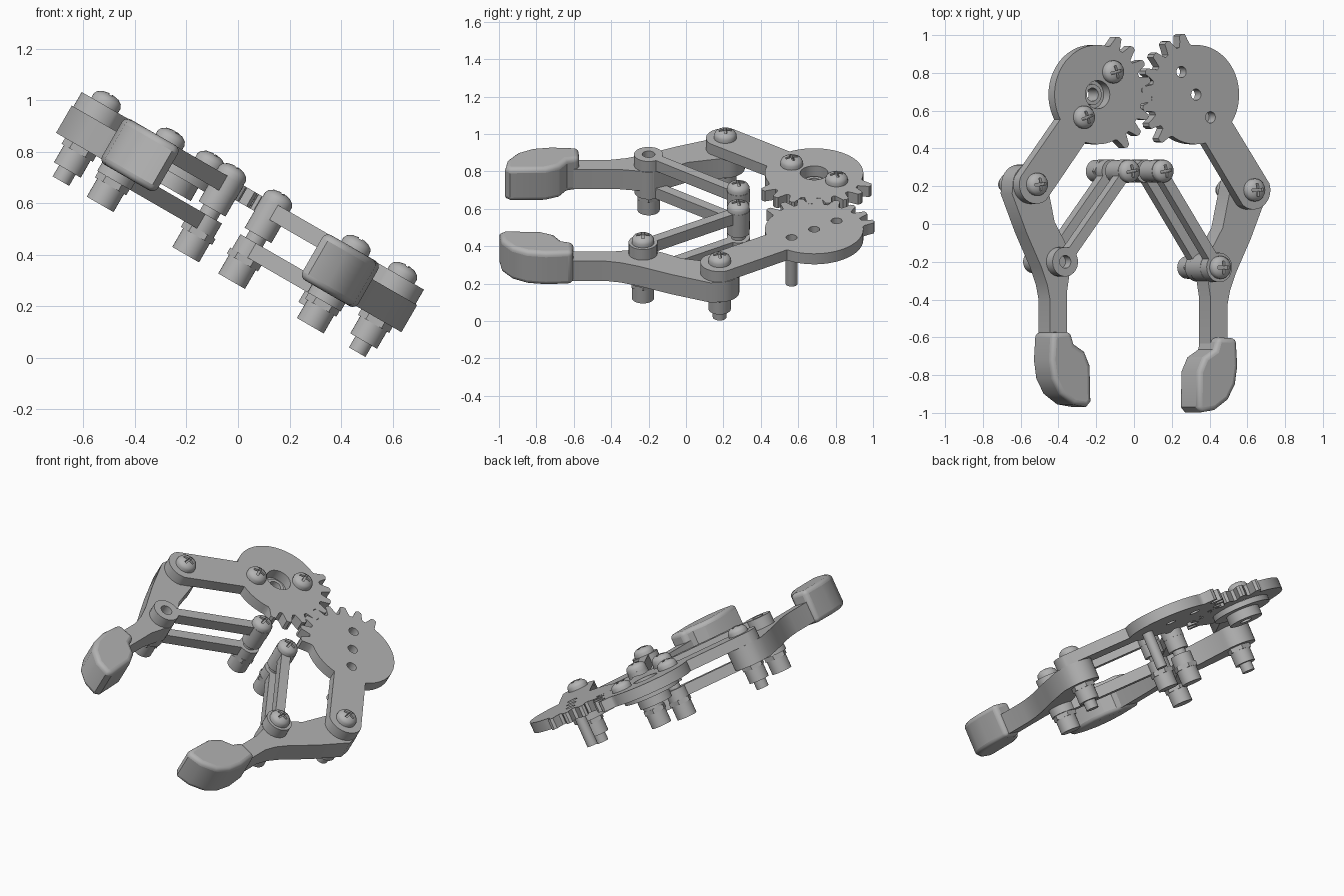
import bpy, bmesh
from math import sin, cos, radians, asin, atan2, degrees, hypot
from mathutils import Matrix, Vector

if "Cube" in bpy.data.objects:
    bpy.data.objects.remove(bpy.data.objects["Cube"])

grey = bpy.data.materials.new("matte grey")
grey.use_nodes = True
colour = (0.45, 0.45, 0.45, 1)
grey.diffuse_color = colour
grey.node_tree.nodes["Principled BSDF"].inputs["Base Color"].default_value = colour
parts = []


def finish(name, bm):
    bmesh.ops.recalc_face_normals(bm, faces=bm.faces)
    mesh = bpy.data.meshes.new(name)
    bm.to_mesh(mesh)
    bm.free()
    mesh.materials.append(grey)
    obj = bpy.data.objects.new(name, mesh)
    bpy.context.scene.collection.objects.link(obj)
    parts.append(obj)
    return obj


def prism(name, outline, z0, z1):
    """Extrude a flat outline between two heights."""
    bm = bmesh.new()
    face = bm.faces.new([bm.verts.new((x, y, z0)) for x, y in outline])
    top = bmesh.ops.extrude_face_region(bm, geom=[face])["geom"]
    verts = [v for v in top if isinstance(v, bmesh.types.BMVert)]
    bmesh.ops.translate(bm, verts=verts, vec=(0, 0, z1 - z0))
    return finish(name, bm)


def lathe(name, at, profile, sides=32):
    """Turn a (radius, height) profile around a vertical axis."""
    bm = bmesh.new()
    verts = [bm.verts.new((at[0] + r, at[1], z)) for r, z in profile]
    edges = [bm.edges.new(pair) for pair in zip(verts, verts[1:])]
    bmesh.ops.spin(bm, geom=verts + edges, cent=(*at, 0), axis=(0, 0, 1),
                   angle=radians(360), steps=sides, use_merge=True)
    bmesh.ops.remove_doubles(bm, verts=bm.verts, dist=0.0005)
    return finish(name, bm)


def rod(name, at, r, z0, z1, sides=32):
    return lathe(name, at, [(0, z0), (r, z0), (r, z1), (0, z1)], sides)


def cut(obj, cutter):
    """Subtract a cutter, then discard it."""
    mod = obj.modifiers.new("cut", "BOOLEAN")
    mod.operation, mod.solver, mod.object = "DIFFERENCE", "EXACT", cutter
    bpy.context.view_layer.update()
    graph = bpy.context.evaluated_depsgraph_get()
    mesh = bpy.data.meshes.new_from_object(obj.evaluated_get(graph))
    obj.modifiers.clear()
    obj.data = mesh
    parts.remove(cutter)
    bpy.data.objects.remove(cutter)


def polar(c, r, deg):
    return (c[0] + r * cos(radians(deg)), c[1] + r * sin(radians(deg)))


def arc(c, r, a0, a1, n=20):
    return [polar(c, r, a0 + (a1 - a0) * k / n) for k in range(n + 1)]


def link_outline(a, ra, b, rb, half):
    """Bar with a round eye at each end."""
    d = degrees(atan2(b[1] - a[1], b[0] - a[0]))
    ea, eb = degrees(asin(half / ra)), degrees(asin(half / rb))
    return arc(a, ra, d + ea, d + 360 - ea) + arc(b, rb, d - 180 + eb, d + 180 - eb)


def screw_head(name, at, turn):
    head = lathe(name, at, [(0, 0.06), (0.06, 0.06), (0.06, 0.084), (0.053, 0.098),
                            (0.035, 0.11), (0, 0.117)])
    for k in (0, 90):
        slot = [Vector(p) for p in ((-0.034, -0.007), (0.034, -0.007), (0.034, 0.007), (-0.034, 0.007))]
        spin = Matrix.Rotation(radians(turn + k), 2)
        cut(head, prism("slot", [spin @ p + Vector(at) for p in slot], 0.092, 0.15))


def nut(name, at, top, bottom):
    rod(name + "_flange", at, 0.07, top - 0.026, top, 6)
    rod(name + "_collar", at, 0.06, bottom, top - 0.02)


def half_gripper(side, s, gear, pivot, base, hinge, first_tooth):
    def flip(points):
        return [(s * x, y) for x, y in points]

    # Gear plate with toothed inner rim and an arm to the finger pivot
    g, p = (s * gear[0], gear[1]), (s * pivot[0], pivot[1])
    body, eye, half = 0.263, 0.103, 0.098
    d = degrees(atan2(p[1] - g[1], p[0] - g[0]))
    spread = degrees(asin(half / body))
    pitch, count = 17.6, 8
    start = 180 - first_tooth
    outline = arc(g, body, d + spread, start - 9, 28)
    for k in range(count):
        t = start + k * pitch
        for da, r in ((-6.8, 0.27), (-4.4, 0.3), (-3, 0.327), (0, 0.333),
                      (3, 0.327), (4.4, 0.3), (6.8, 0.27)):
            outline.append(polar(g, r, t + da))
    outline += arc(g, body, t + 9, d + 360 - spread, 10)
    outline += arc(p, eye, d - 75, d + 75)
    plate = prism(side + "_gear_arm", flip(outline), 0, 0.065)
    holes = [(gear[0] - s * 0.09, gear[1] + 0.12), gear, (gear[0] + s * 0.088, gear[1] - 0.12)]
    for k, at in enumerate(holes):
        r = 0.075 if side == "right" and k == 1 else 0.03
        cut(plate, rod("hole", at, r, -0.1, 0.2, 24))

    # Finger body, which hangs below the plate
    def finger_points(points):
        return [(pivot[0] - s * x, pivot[1] + y) for x, y in points]
    finger = arc((0, 0), 0.105, 0, 180, 16) + [
        (-0.11, -0.05), (-0.02, -0.26), (0.07, -0.44), (0.105, -0.53), (0.122, -0.61),
        (0.122, -0.82), (0.225, -0.82), (0.225, -0.57), (0.24, -0.48), (0.25, -0.38),
        (0.21, -0.3), (0.15, -0.2)]
    prism(side + "_finger", finger_points(finger), -0.122, 0)

    # Soft rounded finger pad
    pad = prism(side + "_finger_pad", finger_points([
        (0.1, -0.785), (0.215, -0.78), (0.235, -0.845), (0.3, -0.885), (0.335, -0.96),
        (0.34, -1.15), (0.315, -1.178), (0.23, -1.165), (0.15, -1.11), (0.105, -1.03),
        (0.09, -0.93)]), -0.135, 0.068)
    bevel = pad.modifiers.new("soft edge", "BEVEL")
    bevel.width, bevel.segments = 0.026, 4
    bevel.limit_method, bevel.angle_limit = "ANGLE", radians(70)

    # Two parallel links between the base post and the finger
    upper = prism(side + "_upper_link", link_outline(base, 0.062, hinge, 0.078, 0.028), 0, 0.066)
    prism(side + "_lower_link", link_outline(base, 0.062, hinge, 0.075, 0.028), -0.17, -0.105)
    rod(side + "_hinge_boss", hinge, 0.078, -0.12, -0.002)
    nut(side + "_hinge_nut", hinge, -0.17, -0.277)
    if side == "right":
        cut(upper, rod("hole", hinge, 0.034, 0.01, 0.2))
    else:
        screw_head(side + "_hinge_screw", hinge, 0)

    # Base post
    screw_head(side + "_base_screw", base, 10)
    rod(side + "_base_spacer", base, 0.06, -0.075, 0)
    rod(side + "_base_shaft", base, 0.038, -0.11, -0.07)
    nut(side + "_base_nut", base, -0.17, -0.28)

    # Finger pivot
    screw_head(side + "_pivot_screw", pivot, 5)
    nut(side + "_pivot_nut", pivot, -0.122, -0.225)
    rod(side + "_pivot_shaft", pivot, 0.037, -0.275, -0.22)
    return holes


right_holes = half_gripper("right", -1, (-0.26, 0.685), (-0.635, 0.21),
                           (-0.073, 0.28), (-0.458, -0.2), 66.5)
left_holes = half_gripper("left", 1, (0.342, 0.685), (0.693, 0.18),
                          (0.133, 0.28), (0.484, -0.23), 75)

# Drive disc, hub and screws under the driven gear
hub = right_holes[1]
lathe("drive_disc", hub, [(0.035, -0.03), (0.035, 0.012), (0.055, 0.012), (0.055, 0),
                          (0.17, 0), (0.17, -0.032), (0.1, -0.032), (0.1, -0.09),
                          (0.035, -0.09), (0.035, -0.03)], 40)
screw_head("drive_screw_inner", right_holes[0], 15)
screw_head("drive_screw_outer", right_holes[2], 20)
# Pin under the free gear
rod("gear_pin", left_holes[2], 0.032, -0.22, 0)

# Tilt the whole assembly sideways
tilt = Matrix.Translation((0, 0, 0.606)) @ Matrix.Rotation(radians(30), 4, "Y")
bpy.ops.object.select_all(action="DESELECT")
for obj in parts:
    obj.matrix_world = tilt
    obj.select_set(True)
bpy.context.view_layer.objects.active = parts[0]
bpy.ops.object.shade_smooth_by_angle(angle=radians(32))
